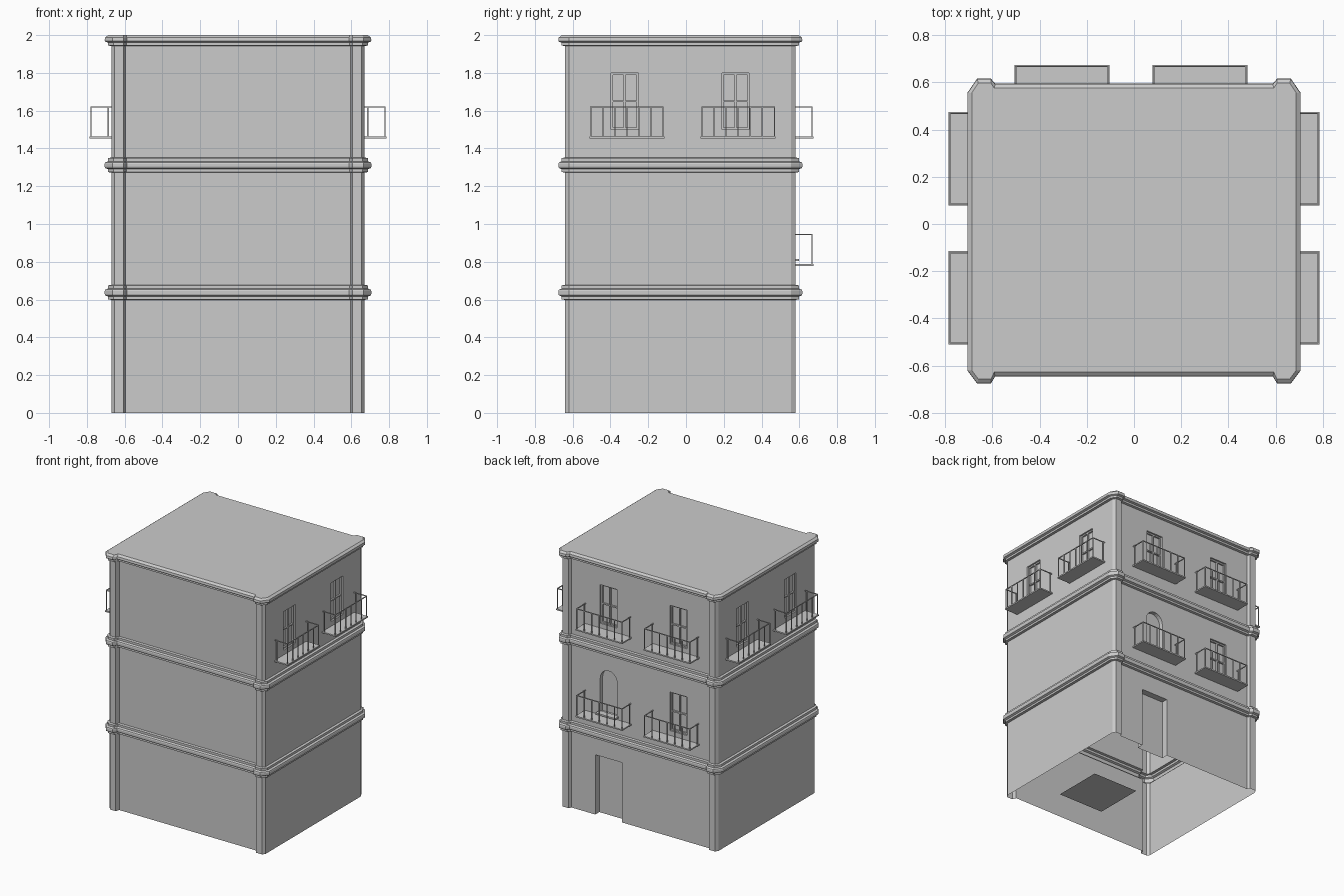
import bpy, bmesh, math
from mathutils import Vector

if "Cube" in bpy.data.objects:
    bpy.data.objects.remove(bpy.data.objects["Cube"])

WX, WY = 0.67, 0.558          # wall planes: sides and back

# Maps wall coordinates (along wall, outward depth, height) to the world
SIDES = {
    "right": lambda u, w, z: Vector((WX + w, u, z)),
    "left": lambda u, w, z: Vector((-WX - w, u, z)),
    "back": lambda u, w, z: Vector((u, WY + w, z)),
}


def finish(bm, name):
    bmesh.ops.recalc_face_normals(bm, faces=bm.faces)
    me = bpy.data.meshes.new(name)
    bm.to_mesh(me)
    bm.free()
    ob = bpy.data.objects.new(name, me)
    bpy.context.collection.objects.link(ob)
    return ob


def loft(bm, rings):
    """Join closed rings of points and cap both ends."""
    vs = [[bm.verts.new(p) for p in r] for r in rings]
    n = len(vs[0])
    for a, b in zip(vs, vs[1:]):
        for i in range(n):
            bm.faces.new((a[i], a[(i + 1) % n], b[(i + 1) % n], b[i]))
    bm.faces.new(vs[0])
    bm.faces.new(vs[-1])


def prism(bm, side, outline, w0, w1):
    f = SIDES[side]
    loft(bm, [[f(u, w, z) for u, z in outline] for w in (w0, w1)])


def box(bm, side, u0, u1, w0, w1, z0, z1):
    prism(bm, side, [(u0, z0), (u1, z0), (u1, z1), (u0, z1)], w0, w1)


def arch(uc, half, z0, spring, steps=10):
    pts = [(uc - half, z0), (uc + half, z0)]
    return pts + [(uc + half * math.cos(math.pi * i / steps),
                   spring + half * math.sin(math.pi * i / steps))
                  for i in range(steps + 1)]


# Footprint with chamfered corner pilasters; each point: x, y, growth direction
front = [(.67, -.62, 1, 0), (.655, -.64, .25, -1), (.605, -.64, .05, -1), (.595, -.61, -.2, -1)]
back = [(.67, .555, 1, 0), (.655, .58, .25, 1), (.605, .58, .05, 1), (.595, WY, -.2, 1)]


def flip(pts):
    return [(-x, y, -a, b) for x, y, a, b in pts]


footprint = front + flip(front)[::-1] + flip(back) + back[::-1]

# Wall profile (outward offset, height) with two bands and a cornice
profile = [(0, 0)]
for z in (.598, 1.272):
    profile += [(0, z), (.018, z + .003), (.018, z + .018), (.033, z + .024), (.036, z + .032),
                (.036, z + .046), (.033, z + .054), (.018, z + .06), (.018, z + .077), (0, z + .08)]
profile += [(0, 1.942), (.018, 1.945), (.018, 1.96), (.033, 1.965), (.036, 1.973), (.034, 1.987), (.017, 2.0)]

bm = bmesh.new()
loft(bm, [[(x + a * d, y + b * d, z) for x, y, a, b in footprint] for d, z in profile])
building = finish(bm, "building_shell")

# Openings: (side, centre, sill height)
HALF, TALL, DEPTH = .0725, .30, .025
windows = [(s, c, 1.5) for s in ("right", "left") for c in (-.325, .262)]
windows += [("back", .275, 1.5), ("back", -.325, 1.5), ("back", -.325, .825)]

bm = bmesh.new()
for s, c, z in windows:
    box(bm, s, c - HALF, c + HALF, -DEPTH, .02, z, z + TALL)
prism(bm, "back", arch(.275, HALF, .81, 1.075), -.03, .02)
box(bm, "back", .16, .39, -.05, .02, -.1, .465)
cutter = finish(bm, "opening_cutter")
cutter.hide_render = True
mod = building.modifiers.new("openings", "BOOLEAN")
mod.operation = "DIFFERENCE"
mod.solver = "EXACT"
mod.object = cutter
dg = bpy.context.evaluated_depsgraph_get()
mesh = bpy.data.meshes.new_from_object(building.evaluated_get(dg))
building.modifiers.clear()
building.data = mesh
bpy.data.objects.remove(cutter)

# The shell is open underneath
bm = bmesh.new()
bm.from_mesh(mesh)
under = [f for f in bm.faces if all(abs(v.co.z) < 1e-4 for v in f.verts)]
bmesh.ops.delete(bm, geom=under, context="FACES")
bm.to_mesh(mesh)
bm.free()

# Window frames
for i, (s, c, z) in enumerate(windows):
    bm = bmesh.new()
    t, w0, w1 = .010, -DEPTH, -.012
    for u in (c - HALF, c - t / 2, c + HALF - t):
        box(bm, s, u, u + t, w0, w1, z, z + TALL)
    for h in (z, z + .145, z + TALL - t):
        box(bm, s, c - HALF, c + HALF, w0, w1 - .001, h, h + t)
    finish(bm, f"window_frame_{s}_{i}")

# Balconies: slab, posts and top rail
balconies = [(s, a, b, 1.453) for s in ("right", "left") for a, b in ((-.51, -.115), (.078, .474))]
balconies += [("back", a, b, z) for z in (.778, 1.453) for a, b in ((-.506, -.104), (.078, .48))]
R, OUT = .006, .116
for i, (s, a, b, z) in enumerate(balconies):
    bm = bmesh.new()
    box(bm, s, a, b, -.002, OUT, z, z + .01)
    top = z + .17
    a, b, o = a + .003, b - .003, OUT - .004
    for k in range(7):
        u = a + (b - a - R) * k / 6
        box(bm, s, u, u + R, o - R, o, z + .01, top)
    for u in (a, b - R):
        box(bm, s, u, u + R, .014, .014 + R, z + .01, top)
        box(bm, s, u, u + R, 0, o, top - R, top)
    box(bm, s, a, b, o - R, o, top - R, top)
    finish(bm, f"balcony_{s}_{i}")

# Step below the arched door
bm = bmesh.new()
box(bm, "back", .19, .36, -.01, .04, .803, .815)
finish(bm, "arched_door_step")

# Small plate on the ground inside the shell
bm = bmesh.new()
bmesh.ops.create_grid(bm, x_segments=1, y_segments=1, size=.195)
bmesh.ops.translate(bm, verts=bm.verts, vec=(.195, -.17, 0))
finish(bm, "floor_plate")
